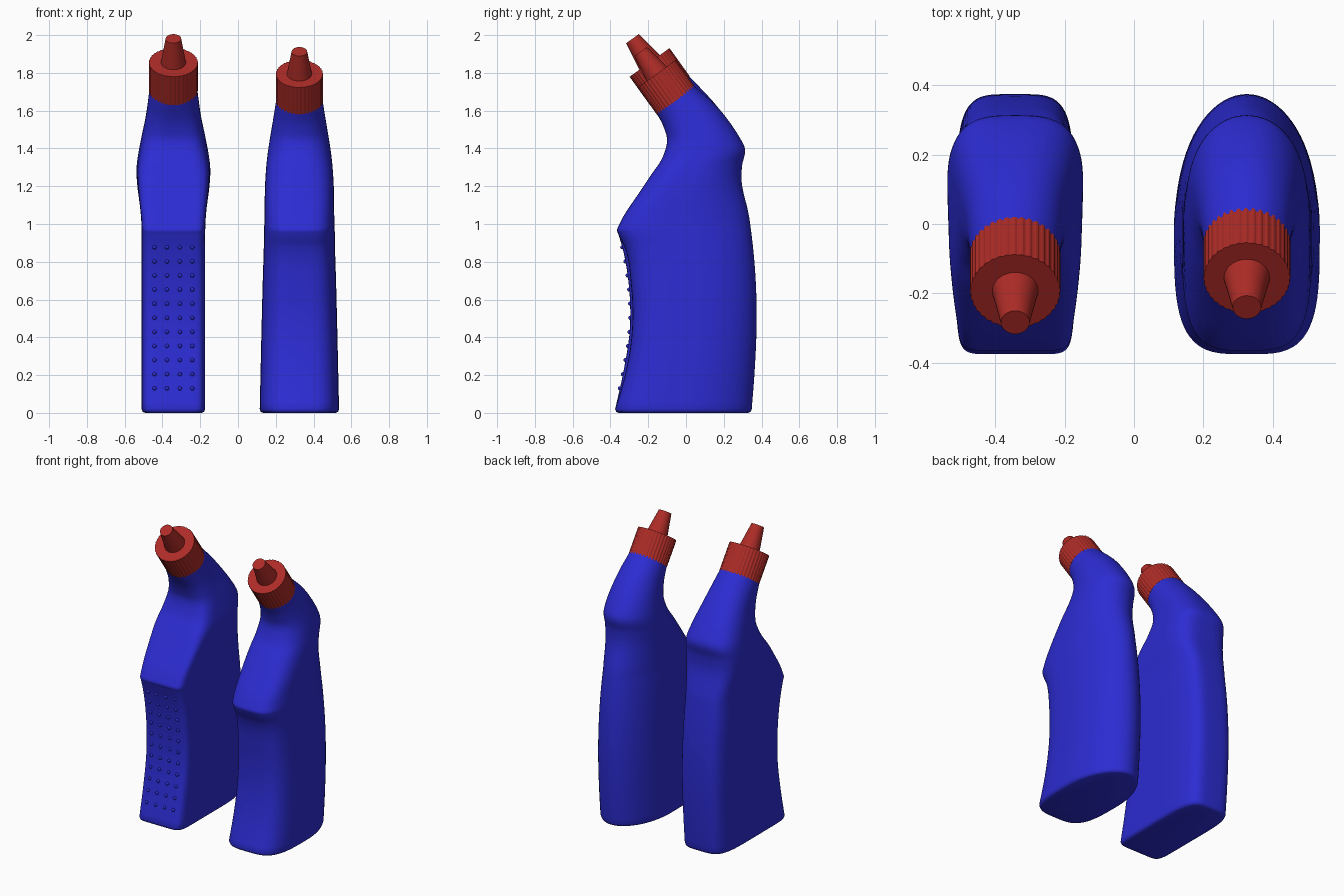
import bpy, bmesh, math
from mathutils import Vector, Matrix

if "Cube" in bpy.data.objects:
    bpy.data.objects.remove(bpy.data.objects["Cube"])

TILT = math.atan2(0.583, 0.812)
AXIS = Vector((0, -math.sin(TILT), math.cos(TILT)))
ACROSS = Vector((0, math.cos(TILT), math.sin(TILT)))

def material(name, col):
    m = bpy.data.materials.new(name)
    m.diffuse_color = (*col, 1)
    m.use_nodes = True
    m.node_tree.nodes["Principled BSDF"].inputs["Base Color"].default_value = m.diffuse_color
    return m

BLUE = material("blue_plastic", (0.025, 0.025, 0.65))
RED = material("red_plastic", (0.42, 0.025, 0.02))

def finish(name, bm, mat, angle=35):
    bmesh.ops.recalc_face_normals(bm, faces=bm.faces)
    me = bpy.data.meshes.new(name)
    bm.to_mesh(me)
    bm.free()
    ob = bpy.data.objects.new(name, me)
    bpy.context.collection.objects.link(ob)
    me.materials.append(mat)
    if angle:
        bpy.ops.object.select_all(action='DESELECT')
        ob.select_set(True)
        bpy.context.view_layer.objects.active = ob
        bpy.ops.object.shade_smooth_by_angle(angle=math.radians(angle))
    return ob

def smooth_rows(rows, steps=5):
    """Smooth interpolation of the section rows along the body."""
    s = [0.0]
    for a, b in zip(rows, rows[1:]):
        s.append(s[-1] + math.hypot(a[0] + a[2] - b[0] - b[2], a[1] + a[3] - b[1] - b[3]) / 2)
    rows = [Vector(r) for r in rows]
    h = [s[i + 1] - s[i] for i in range(len(s) - 1)]
    d = [(rows[i + 1] - rows[i]) / h[i] for i in range(len(h))]
    m = [d[0]] + [(d[i - 1] * h[i] + d[i] * h[i - 1]) / (h[i] + h[i - 1])
                  for i in range(1, len(h))] + [d[-1]]
    out = [rows[0]]
    for i in range(len(h)):
        for k in range(1, steps + 1):
            t = k / steps
            out.append(rows[i] * (2*t**3 - 3*t*t + 1) + m[i] * h[i] * (t**3 - 2*t*t + t)
                       + rows[i + 1] * (3*t*t - 2*t**3) + m[i + 1] * h[i] * (t**3 - t*t))
    return out

# Side profile: front y, front z, back y, back z
PROFILE = [
    (-0.375, 0.02, 0.348, 0.02), (-0.335, 0.20, 0.362, 0.20), (-0.297, 0.45, 0.374, 0.48),
    (-0.303, 0.68, 0.368, 0.72), (-0.338, 0.88, 0.350, 0.92), (-0.358, 0.945, 0.341, 0.99),
    (-0.365, 0.968, 0.337, 1.02), (-0.352, 1.00, 0.332, 1.05), (-0.245, 1.17, 0.294, 1.23),
    (-0.185, 1.26, 0.297, 1.31), (-0.128, 1.345, 0.312, 1.40), (-0.103, 1.415, 0.280, 1.465),
    (-0.115, 1.505, 0.175, 1.61)]

def ring_point(x0, row, t):
    fy, fz, by, bz, w, nf, nb, taper = row
    c, s = -math.cos(t), math.sin(t)
    n = nf if c < 0 else nb
    v = math.copysign(abs(c) ** (2 / n), c)
    x = math.copysign(abs(s) ** (2 / n), s) * w * (1 + taper * v)
    u = (v + 1) / 2
    return Vector((x0 + x, fy + (by - fy) * u, fz + (bz - fz) * u))

def bottle(side, x0, widths, nf, nb, taper, neck, cap_r, cap_h, tip_len, inset):
    # Body: lofted sections that tilt forward into a round neck
    rows = []
    for i, (p, w) in enumerate(zip(PROFILE, widths)):
        k = max(0, (i - 7) / 6)
        off = inset if 1 <= i <= 4 else 0
        rows.append((p[0] + off, *p[1:], w, nf + (2.1 - nf) * k ** 0.8,
                     nb + (2.1 - nb) * k ** 0.8, taper if 8 <= i <= 11 else 0))
    r = cap_r - 0.006
    end = neck + AXIS * 0.03
    f, b = end - ACROSS * r, end + ACROSS * r
    rows.append((f.y, f.z, b.y, b.z, r, 2, 2, 0))
    rows = smooth_rows(rows)
    first = rows[0]
    base = []
    for a in (0, 0.5, 1):           # rounded bottom edge
        q = first.copy()
        e = 0.018 * (1 - math.sin(a * math.pi / 2))
        q[0] += e
        q[2] -= e
        q[4] -= e
        q[1] = q[3] = 0.02 * (1 - math.cos(a * math.pi / 2))
        base.append(q)
    rows = base + rows[1:]
    bm = bmesh.new()
    N = 72
    rings = [[bm.verts.new(ring_point(x0, q, 2 * math.pi * j / N)) for j in range(N)] for q in rows]
    for a, b in zip(rings, rings[1:]):
        for j in range(N):
            k = (j + 1) % N
            bm.faces.new((a[j], a[k], b[k], b[j]))
    bm.faces.new(rings[0])
    bm.faces.new(rings[-1])
    finish(side + "_bottle_body", bm, BLUE, 50)

    # Ribbed screw cap
    place = Matrix.Translation((x0, neck.y, neck.z)) @ Matrix.Rotation(TILT, 4, 'X')
    bm = bmesh.new()
    M = 144
    lo, hi = [], []
    for j in range(M):
        rr = cap_r - (0.0025 if j % 4 > 1 else 0)
        a = 2 * math.pi * j / M
        for ring, z in ((lo, 0), (hi, cap_h)):
            ring.append(bm.verts.new(place @ Vector((rr * math.cos(a), rr * math.sin(a), z))))
    for j in range(M):
        k = (j + 1) % M
        bm.faces.new((lo[j], lo[k], hi[k], hi[j]))
    bm.faces.new(lo)
    bm.faces.new(hi)
    finish(side + "_cap", bm, RED, 0)

    # Tapered nozzle
    bm = bmesh.new()
    bmesh.ops.create_cone(bm, cap_ends=True, segments=40, radius1=0.066, radius2=0.041,
                          depth=tip_len,
                          matrix=place @ Matrix.Translation((0, 0, cap_h + tip_len / 2)))
    finish(side + "_nozzle", bm, RED)
    return rows

left_rows = bottle("left", -0.342,
    [0.168, 0.168, 0.168, 0.168, 0.168, 0.168, 0.169, 0.170, 0.190, 0.194, 0.184, 0.172, 0.148],
    9, 4.3, 0.04, Vector((0, -0.085, 1.705)), 0.13, 0.185, 0.155, 0)
bottle("right", 0.325,
    [0.210, 0.206, 0.200, 0.194, 0.188, 0.187, 0.186, 0.185, 0.182, 0.177, 0.168, 0.158, 0.138],
    3.6, 2.0, 0.0, Vector((0, -0.053, 1.653)), 0.125, 0.175, 0.145, 0.012)

# Grip dots on the front of the left bottle
def front_y(z):
    for a, b in zip(left_rows, left_rows[1:]):
        if a[1] <= z <= b[1]:
            return a[0] + (b[0] - a[0]) * (z - a[1]) / (b[1] - a[1])
    return -0.3

bm = bmesh.new()
for i in range(11):
    z = 0.13 + 0.0747 * i
    for dx in (-0.1, -0.034, 0.034, 0.1):
        bmesh.ops.create_uvsphere(bm, u_segments=12, v_segments=8, radius=0.011,
                                  matrix=Matrix.Translation((-0.342 + dx, front_y(z), z)))
finish("grip_dots", bm, BLUE)
